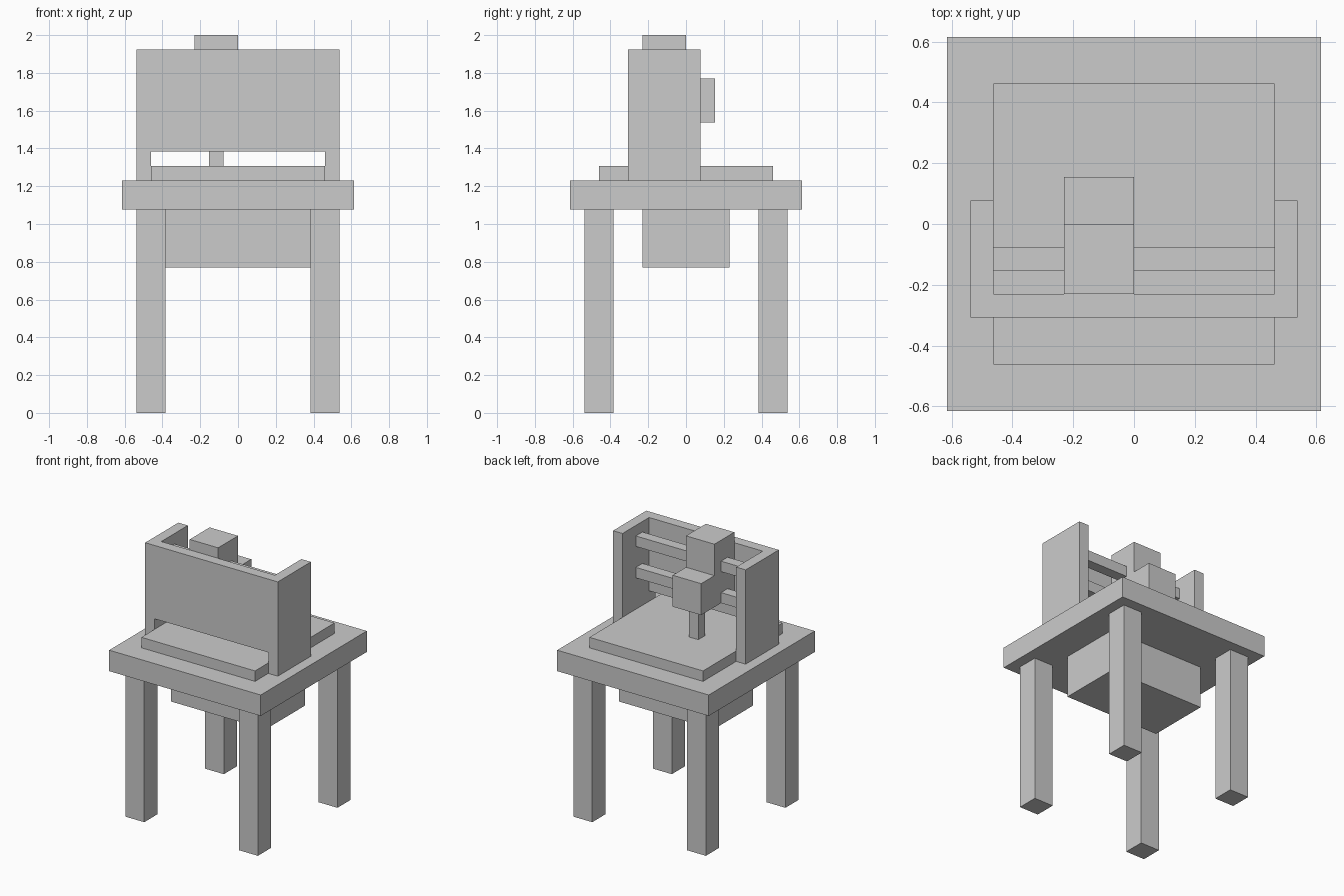
import bpy

if "Cube" in bpy.data.objects:
    bpy.data.objects.remove(bpy.data.objects["Cube"])

U = 2 / 26  # the model sits on a grid 26 cells tall


def box(name, x, y, z):
    """Add a box from (min, max) pairs given in grid cells."""
    spans = (x, y, z)
    centre = [(a + b) / 2 * U for a, b in spans]
    bpy.ops.mesh.primitive_cube_add(size=1, location=centre)
    obj = bpy.context.object
    obj.name = name
    obj.scale = [(b - a) * U for a, b in spans]
    bpy.ops.object.transform_apply(location=False, rotation=False, scale=True)
    return obj


def side(sign, a, b):
    return (a, b) if sign > 0 else (-b, -a)


# Table: four legs, top and the housing slung beneath it
for sx, x_name in ((-1, "left"), (1, "right")):
    for sy, y_name in ((-1, "front"), (1, "back")):
        box(f"{y_name}_{x_name}_leg", side(sx, 5, 7), side(sy, 5, 7), (0, 14))
box("table_top", (-8, 8), (-8, 8), (14, 16))
box("under_housing", (-5, 5), (-3, 3), (10, 14))

# Work bed
box("work_bed", (-6, 6), (-6, 6), (16, 17))

# Gantry: side walls and the raised panel between them
for sx, x_name in ((-1, "left"), (1, "right")):
    box(f"gantry_{x_name}_wall", side(sx, 6, 7), (-4, 1), (16, 25))
box("gantry_panel", (-6, 6), (-4, -3), (18, 25))

# Horizontal guide rails
box("lower_rail", (-6, 6), (-2, -1), (20, 21))
box("upper_rail", (-6, 6), (-2, -1), (23, 24))

# Tool head: tall carriage, spindle block and tool bit
box("carriage", (-3, 0), (-3, 0), (20, 26))
box("spindle_block", (-3, 0), (0, 2), (20, 23))
box("tool_bit", (-2, -1), (0, 1), (17, 20))
